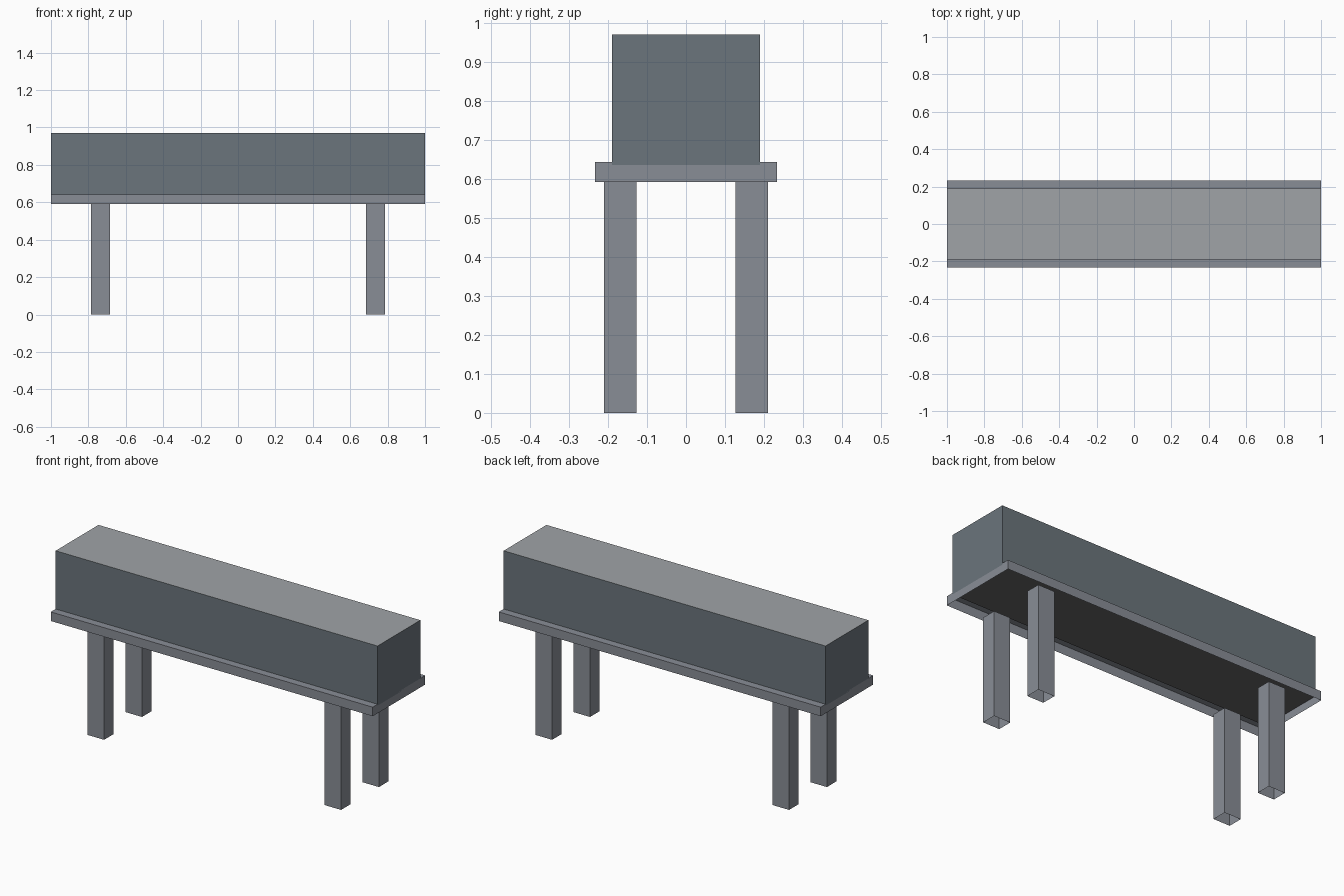
import bpy, bmesh

if "Cube" in bpy.data.objects:
    bpy.data.objects.remove(bpy.data.objects["Cube"])


def material(name, rgb):
    m = bpy.data.materials.new(name)
    m.diffuse_color = (*rgb, 1)
    m.use_nodes = True
    m.node_tree.nodes["Principled BSDF"].inputs["Base Color"].default_value = m.diffuse_color
    return m


FRAME = material("frame_grey", (0.25, 0.267, 0.305))
SIDE = material("slate_side", (0.147, 0.178, 0.202))
TOP = material("pale_top", (0.352, 0.366, 0.386))
UNDER = material("dark_underside", (0.13, 0.13, 0.135))


def box(name, lo, hi, mats, open_bottom=False, open_top=False):
    """Box from corner to corner; mats = (sides, top, bottom)."""
    bm = bmesh.new()
    bmesh.ops.create_cube(bm, size=1)
    for v in bm.verts:
        v.co = [(a + b) / 2 + c * (b - a) for a, b, c in zip(lo, hi, v.co)]
    bm.normal_update()
    removed = []
    for f in bm.faces:
        if f.normal.z > 0.5:
            f.material_index = 1
            if open_top:
                removed.append(f)
        elif f.normal.z < -0.5:
            f.material_index = 2
            if open_bottom:
                removed.append(f)
    bmesh.ops.delete(bm, geom=removed, context='FACES_ONLY')
    mesh = bpy.data.meshes.new(name)
    bm.to_mesh(mesh)
    bm.free()
    for m in mats:
        mesh.materials.append(m)
    ob = bpy.data.objects.new(name, mesh)
    bpy.context.collection.objects.link(ob)
    return ob


# Long upper body, sunk slightly into the tray
box("body", (-1, -0.19, 0.635), (1, 0.19, 0.97), (SIDE, TOP, UNDER))

# Shallow tray, hollow from below
box("tray", (-1, -0.233, 0.592), (1, 0.233, 0.643), (FRAME,) * 3, open_bottom=True)

# Four hollow square legs
for sx, xn in ((-1, "left"), (1, "right")):
    for sy, yn in ((-1, "front"), (1, "back")):
        x, y = sx * 0.736, sy * 0.168
        box(f"{yn}_{xn}_leg", (x - 0.051, y - 0.0415, 0), (x + 0.051, y + 0.0415, 0.592),
            (FRAME,) * 3, open_bottom=True, open_top=True)
